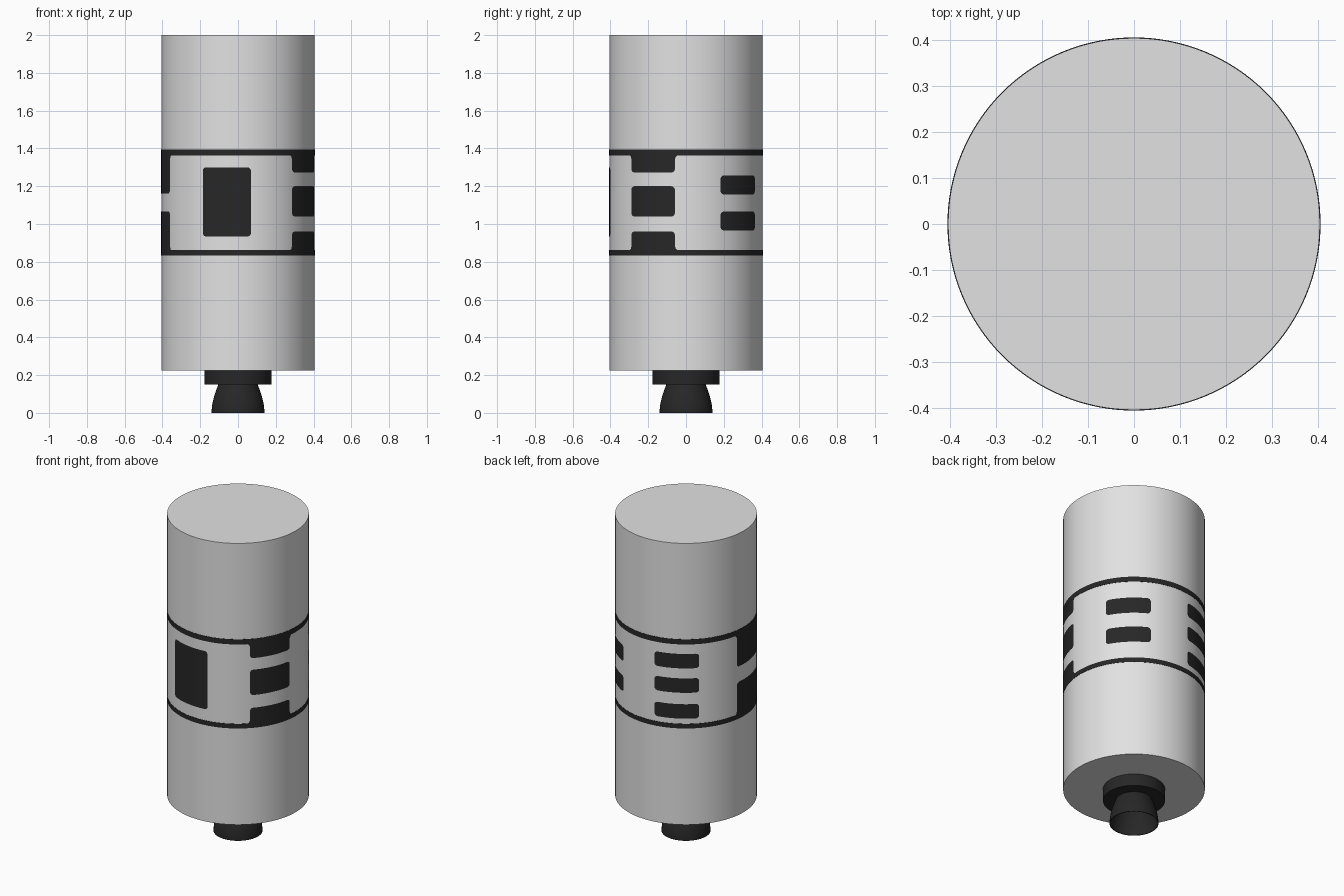
import bpy, bmesh, math

if "Cube" in bpy.data.objects:
    bpy.data.objects.remove(bpy.data.objects["Cube"])

R = 0.405          # tank radius
RP = R + 0.0015    # painted plates sit just proud of the tank
RING_TOP, RING_LOW = 1.363, 0.862   # inner edges of the two stripes
CORNER = 0.02


def material(name, rgb):
    m = bpy.data.materials.new(name)
    m.diffuse_color = (*rgb, 1)
    m.use_nodes = True
    m.node_tree.nodes["Principled BSDF"].inputs["Base Color"].default_value = m.diffuse_color
    return m


pale = material("pale_grey", (0.76, 0.76, 0.76))
black = material("soft_black", (0.02, 0.02, 0.02))


def finish(bm, name, mat):
    me = bpy.data.meshes.new(name)
    bm.to_mesh(me)
    bm.free()
    for p in me.polygons:
        p.use_smooth = True
    me.set_sharp_from_angle(angle=math.radians(35))
    me.materials.append(mat)
    ob = bpy.data.objects.new(name, me)
    bpy.context.collection.objects.link(ob)
    return ob


def lathe(name, profile, mat, n=128, closed=False):
    """Revolve (radius, z) points about z; open ends are capped unless closed."""
    bm = bmesh.new()
    rings = [[bm.verts.new((r * math.cos(2 * math.pi * i / n),
                            r * math.sin(2 * math.pi * i / n), z))
              for i in range(n)] for r, z in profile]
    pairs = list(zip(rings, rings[1:]))
    if closed:
        pairs.append((rings[-1], rings[0]))
    else:
        bm.faces.new(rings[0])
        bm.faces.new(rings[-1])
    for a, b in pairs:
        for i in range(n):
            j = (i + 1) % n
            bm.faces.new((a[i], a[j], b[j], b[i]))
    bmesh.ops.recalc_face_normals(bm, faces=bm.faces)
    return finish(bm, name, mat)


def panel(name, start, z0, z1, width=37.0):
    """Curved painted panel: free ends are rounded, ends on a stripe flare out."""
    half = math.radians(width) * R / 2
    mid = math.radians(start + width / 2)
    r = CORNER
    joins_top, joins_low = z1 >= RING_TOP, z0 <= RING_LOW
    flares = joins_top or joins_low

    def arc(d):   # quarter-circle setback at distance d from the edge
        d = min(max(d, 0), r)
        return r - math.sqrt(max(r * r - (r - d) ** 2, 0))

    steps = [r * (1 - math.cos(math.pi / 2 * k / 6)) for k in range(7)]
    us = [-half + s for s in steps]
    us += [-half + r + (2 * half - 2 * r) * k / 16 for k in range(1, 16)]
    us += [half - s for s in reversed(steps)]
    bm = bmesh.new()

    def strip(cols):
        prev = None
        for u, lo, hi in cols:
            a = mid + u / R
            c = [bm.verts.new((RP * math.cos(a), RP * math.sin(a), z))
                 for z in (lo, hi)]
            if prev:
                bm.faces.new((prev[0], c[0], c[1], prev[1]))
            prev = c

    strip([(u, z0 + (0 if joins_low else arc(half - abs(u))),
            z1 - (0 if joins_top else arc(half - abs(u)))) for u in us])
    # flared corners where the panel meets a stripe
    if flares:
        for s in (-1, 1):
            es = sorted((s * (half + r - e) for e in steps))
            drop = lambda u: r - arc(r - (r - (abs(u) - half)))
            if joins_top:
                strip([(u, z1 - arc(abs(u) - half), z1) for u in es])
            if joins_low:
                strip([(u, z0, z0 + arc(abs(u) - half)) for u in es])
    return finish(bm, name, black)


# Tank
lathe("tank_body", [(R, 0.225), (R, 2.0)], pale)

# Stripes around the tank
for name, lo, hi in (("upper_stripe", RING_TOP, 1.395),
                     ("lower_stripe", 0.833, RING_LOW)):
    lathe(name, [(R - 0.002, lo), (RP, lo), (RP, hi), (R - 0.002, hi)],
          black, closed=True)

# Five columns of painted panels, one every 72 degrees
columns = [
    [(0.934, 1.30)],
    [(1.273, RING_TOP), (1.04, 1.20), (RING_LOW, 0.96)],
    [(1.157, 1.257), (0.966, 1.066)],
    [(1.212, 1.303), (1.058, 1.149), (0.895, 0.986)],
    [(1.162, RING_TOP), (RING_LOW, 1.066)],
]
for c, spans in enumerate(columns):
    for k, (lo, hi) in enumerate(spans):
        panel(f"panel_{c + 1}_{k + 1}", -117.3 + 72 * c, lo, hi)

# Engine mount disc
lathe("engine_mount", [(0.177, 0.15), (0.177, 0.226)], black, n=64)

# Hollow bell nozzle
bell = [(0.104 + 0.036 * math.sin(math.pi / 2 * t), 0.151 * (1 - t))
        for t in [k / 10 for k in range(11)]]
inner = [(r - 0.004, z) for r, z in reversed(bell)]
lathe("engine_nozzle", bell + inner, black, n=64, closed=True)
